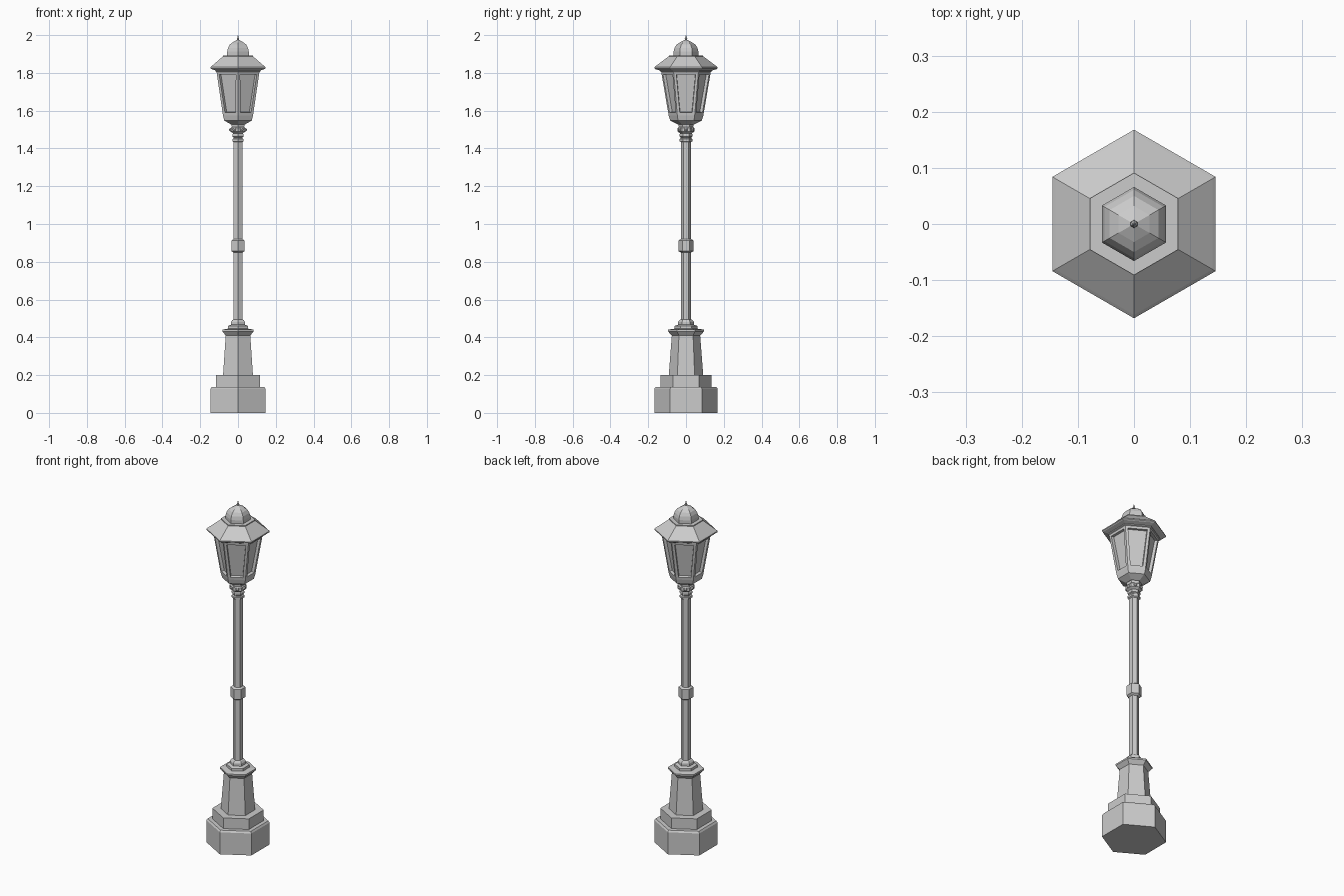
import bpy, bmesh
from math import sin, cos, pi


def hex_lathe(name, profile, sides=6, inset_level=None):
    """Closed faceted solid from (corner radius, height) pairs, corners facing +-y."""
    bm = bmesh.new()
    rings = []
    for r, z in profile:
        rings.append([bm.verts.new((r * cos(pi / 2 + 2 * pi * i / sides),
                                    r * sin(pi / 2 + 2 * pi * i / sides), z))
                      for i in range(sides)])
    panels = []
    for k in range(len(rings) - 1):
        a, b = rings[k], rings[k + 1]
        for i in range(sides):
            j = (i + 1) % sides
            f = bm.faces.new((a[i], a[j], b[j], b[i]))
            if k == inset_level:
                panels.append(f)
    bm.faces.new(rings[0][::-1])
    bm.faces.new(rings[-1])
    bm.normal_update()
    if panels:
        # frame bars around each pane, then a straight recess
        bmesh.ops.inset_individual(bm, faces=panels, thickness=0.02)
        bm.normal_update()
        bmesh.ops.inset_individual(bm, faces=panels, thickness=0.002, depth=-0.016)
    mesh = bpy.data.meshes.new(name)
    bm.to_mesh(mesh)
    bm.free()
    ob = bpy.data.objects.new(name, mesh)
    bpy.context.collection.objects.link(ob)
    return ob


# stepped plinth
hex_lathe("plinth", [(0.168, 0), (0.168, 0.128), (0.161, 0.138), (0.136, 0.138),
                     (0.136, 0.2), (0.09, 0.2)])
# tapered pedestal with moulded cap
hex_lathe("pedestal", [(0.092, 0.19), (0.075, 0.41), (0.08, 0.415), (0.096, 0.432),
                       (0.096, 0.441), (0.06, 0.446), (0.06, 0.461), (0.042, 0.467),
                       (0.042, 0.482), (0.034, 0.492), (0.025, 0.495)])
# pole and its middle collar
hex_lathe("pole", [(0.026, 0.48), (0.026, 1.46)])
hex_lathe("collar", [(0.026, 0.848), (0.039, 0.856), (0.039, 0.913), (0.026, 0.921)])
# neck rings below the lantern
hex_lathe("neck", [(0.026, 1.433), (0.034, 1.438), (0.034, 1.449), (0.028, 1.453),
                   (0.028, 1.459), (0.034, 1.463), (0.034, 1.474), (0.03, 1.48),
                   (0.044, 1.489), (0.044, 1.509), (0.038, 1.514), (0.04, 1.532),
                   (0.06, 1.545)])
# studs on the neck ring
for i in range(6):
    a = 2 * pi * i / 6
    bpy.ops.mesh.primitive_uv_sphere_add(segments=8, ring_count=6, radius=0.009,
                                         location=(0.039 * cos(a), 0.039 * sin(a), 1.499))
    bpy.context.object.name = f"neck_stud_{i + 1}"

# lantern body with recessed panes
hex_lathe("lantern", [(0.045, 1.528), (0.084, 1.548), (0.092, 1.575), (0.131, 1.805),
                      (0.137, 1.808), (0.137, 1.822)], inset_level=2)
# roof with eave
hex_lathe("roof", [(0.135, 1.812), (0.163, 1.82), (0.168, 1.824), (0.168, 1.83),
                   (0.162, 1.835), (0.091, 1.888), (0.091, 1.893), (0.06, 1.893)])
# dome and finial
hex_lathe("dome", [(0.066, 1.89), (0.066, 1.912), (0.061, 1.932), (0.05, 1.95),
                   (0.032, 1.962), (0.007, 1.975)])
hex_lathe("finial", [(0.005, 1.97), (0.007, 1.98), (0.004, 1.987), (0.001, 2.0)])
